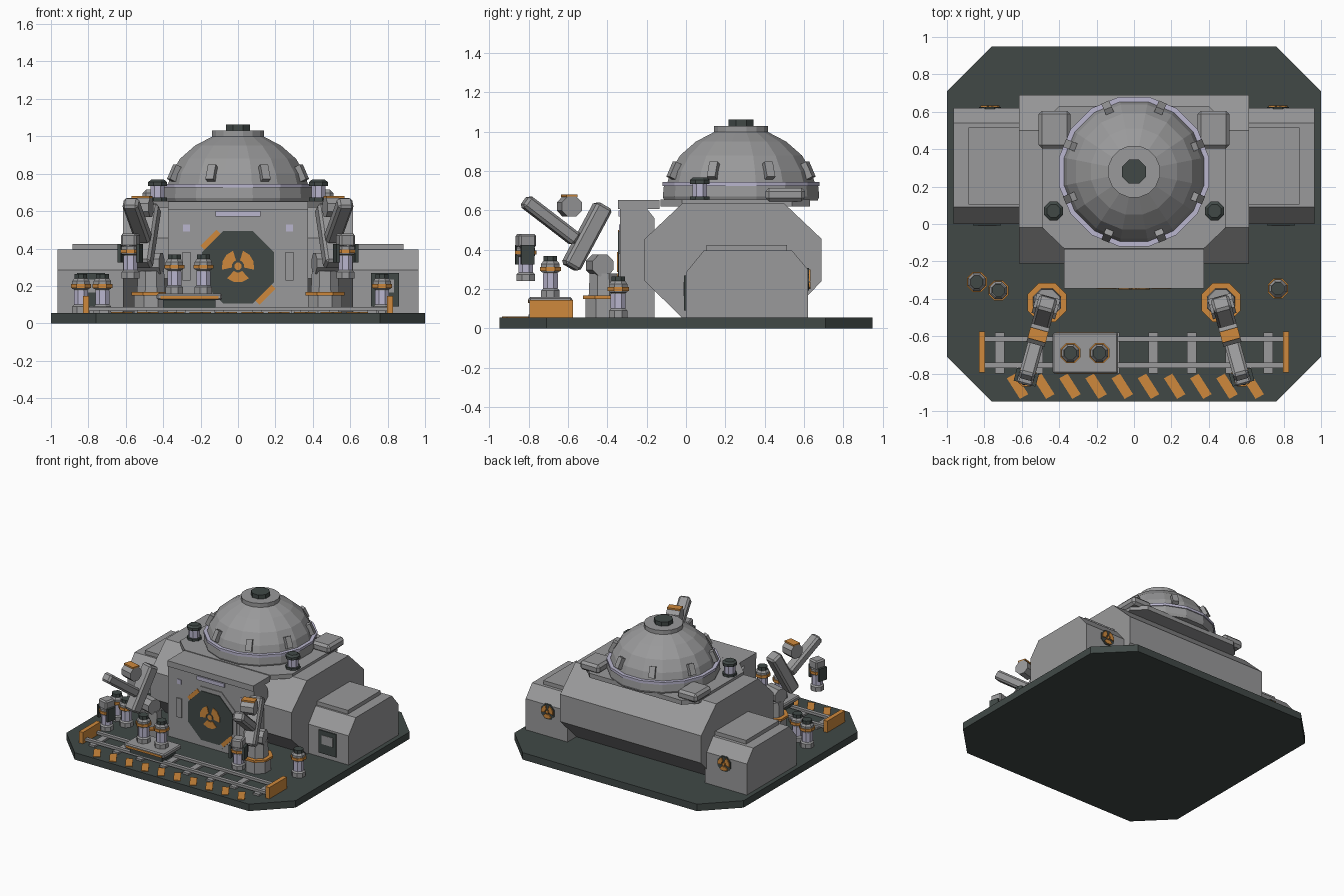
import bpy, bmesh, math
from mathutils import Matrix, Vector

if "Cube" in bpy.data.objects:
    bpy.data.objects.remove(bpy.data.objects["Cube"])


def material(name, rgb):
    m = bpy.data.materials.new(name)
    m.diffuse_color = (*rgb, 1)
    m.use_nodes = True
    m.node_tree.nodes["Principled BSDF"].inputs["Base Color"].default_value = m.diffuse_color
    return m


GRAY = material("hull_gray", (0.32, 0.32, 0.325))
DARK = material("dark_green_gray", (0.052, 0.066, 0.062))
ORANGE = material("safety_orange", (0.62, 0.25, 0.045))
LAV = material("lavender_light", (0.49, 0.47, 0.62))


def finish(name, bm, mat, matrix=None):
    bmesh.ops.recalc_face_normals(bm, faces=bm.faces)
    me = bpy.data.meshes.new(name)
    if matrix:
        bm.transform(matrix)
    bm.to_mesh(me)
    bm.free()
    me.materials.append(mat)
    ob = bpy.data.objects.new(name, me)
    bpy.context.collection.objects.link(ob)
    return ob


def box(name, c, size, mat, rot=None, bevel=0):
    bm = bmesh.new()
    bmesh.ops.create_cube(bm, size=1)
    bm.transform(Matrix.Diagonal((*size, 1)))
    if bevel:
        bmesh.ops.bevel(bm, geom=bm.edges[:], offset=bevel, segments=1, affect='EDGES')
    m = Matrix.Translation(c) @ (rot if rot else Matrix())
    return finish(name, bm, mat, m)


def prism(name, pts, axis, a, b, mat, matrix=None):
    """Extrude a 2D outline along an axis from a to b."""
    put = {'x': lambda u, v, w: (w, u, v), 'y': lambda u, v, w: (u, w, v),
           'z': lambda u, v, w: (u, v, w)}[axis]
    bm = bmesh.new()
    lo = [bm.verts.new(put(u, v, a)) for u, v in pts]
    hi = [bm.verts.new(put(u, v, b)) for u, v in pts]
    bm.faces.new(lo)
    bm.faces.new(hi)
    for i in range(len(pts)):
        j = (i + 1) % len(pts)
        bm.faces.new((lo[i], lo[j], hi[j], hi[i]))
    return finish(name, bm, mat, matrix)


def ngon(n, apothem, cx=0, cy=0):
    r = apothem / math.cos(math.pi / n)
    return [(cx + r * math.cos(math.tau * (i + .5) / n),
             cy + r * math.sin(math.tau * (i + .5) / n)) for i in range(n)]


def lathe(name, profile, n, x, y, mat):
    """Closed stack of n-sided rings from (radius, z) pairs."""
    bm = bmesh.new()
    rings = [[bm.verts.new((u, v, z)) for u, v in ngon(n, r, x, y)] for r, z in profile]
    bm.faces.new(rings[0])
    bm.faces.new(rings[-1])
    for lo, hi in zip(rings, rings[1:]):
        for i in range(n):
            j = (i + 1) % n
            bm.faces.new((lo[i], lo[j], hi[j], hi[i]))
    return finish(name, bm, mat)


def fan_emblem(name, x, z, r, y0, y1):
    """Three orange blades and a hub."""
    for k in range(3):
        mid = math.radians(30 + 120 * k)
        arc = [mid + math.radians(d) for d in (-42, -14, 14, 42)]
        pts = [(x + r * math.cos(t), z + r * math.sin(t)) for t in arc]
        pts += [(x + .38 * r * math.cos(t), z + .38 * r * math.sin(t)) for t in reversed(arc)]
        prism(name + "_blade", pts, 'y', y0, y1, ORANGE)
    prism(name + "_hub", ngon(8, r * .22, x, z), 'y', y0, y1, ORANGE)


def canister(name, x, y, z):
    lathe(name + "_body", [(.047, z), (.047, z + .035), (.036, z + .045), (.036, z + .125),
                           (.047, z + .13), (.047, z + .17), (.036, z + .185)], 8, x, y, GRAY)
    lathe(name + "_window", [(.038, z + .045), (.038, z + .12)], 8, x, y, LAV)
    lathe(name + "_band", [(.054, z + .135), (.054, z + .155)], 8, x, y, ORANGE)
    lathe(name + "_cap", [(.034, z + .185), (.034, z + .21)], 8, x, y, DARK)


# ground slab
prism("base_slab", [(-1, -.71), (-.76, -.95), (.76, -.95), (1, -.71),
                    (1, .71), (.76, .95), (-.76, .95), (-1, .71)], 'z', 0, .055, DARK)

# main hull, roof plate and front bay
prism("main_hull", [(-.02, .055), (-.21, .24), (-.21, .455), (-.02, .635),
                    (.5, .635), (.69, .455), (.69, .24), (.51, .055)], 'x', -.615, .615, GRAY)
prism("roof_plate", [(-.375, -.13), (.375, -.13), (.49, -.02), (.49, .54),
                     (.4, .63), (-.4, .63), (-.49, .54), (-.49, -.02)], 'z', .62, .655, GRAY)
prism("front_bay", [(-.335, .055), (-.335, .61), (-.2, .61), (-.16, .56), (-.16, .055)],
      'x', -.375, .375, GRAY)
box("bay_roof", (0, -.24, .63), (.75, .21, .045), GRAY)

# round door with emblem and bay details
prism("door_frame", ngon(8, .225, 0, .3), 'y', -.341, -.33, GRAY)
prism("door_panel", ngon(8, .193, 0, .3), 'y', -.346, -.33, DARK)
fan_emblem("door_emblem", 0, .305, .087, -.351, -.34)
for s in (1, -1):
    box("door_marker", (-.147 * s, -.34, .3 + .147 * s), (.12, .014, .03), ORANGE,
        Matrix.Rotation(math.radians(-45), 4, 'Y'))
    box("bay_lamp", (.275 * s, -.337, .51), (.036, .01, .036), LAV)
    box("bay_panel", (.275 * s, -.338, .305), (.042, .012, .15), GRAY)
box("bay_light_strip", (0, -.338, .585), (.24, .012, .03), LAV)

# dome
DY = .28
lathe("dome_ring", [(.39, .65), (.398, .67), (.392, .73)], 16, 0, DY, GRAY)
lathe("dome_light_ring", [(.4, .725), (.4, .745)], 16, 0, DY, LAV)
lathe("dome_shell", [(.375, .74), (.358, .8), (.31, .88), (.23, .95), (.135, 1.0)], 16, 0, DY, GRAY)
lathe("dome_cap", [(.138, .99), (.138, 1.03)], 16, 0, DY, GRAY)
lathe("dome_vent", [(.064, 1.03), (.064, 1.062)], 8, 0, DY, DARK)
for k in range(8):
    t = math.radians(22.5 + 45 * k)
    box("dome_lug", (.366 * math.cos(t), DY + .366 * math.sin(t), .802), (.04, .045, .085), GRAY,
        Matrix.Rotation(t, 4, 'Z') @ Matrix.Rotation(math.radians(-25), 4, 'Y'))

# mirrored parts
for s in (1, -1):
    # roof boxes and roof lamps
    box("roof_box", (.425 * s, .505, .68), (.17, .2, .07), GRAY, bevel=.018)
    lathe("roof_lamp_foot", [(.05, .65), (.05, .672)], 8, .43 * s, .07, DARK)
    lathe("roof_lamp", [(.038, .67), (.038, .74)], 8, .43 * s, .07, LAV)
    lathe("roof_lamp_cap", [(.05, .735), (.05, .755), (.035, .768)], 8, .43 * s, .07, DARK)
    # side module
    prism("side_module", [(0, .055), (0, .285), (.09, .395), (.54, .395), (.62, .3), (.62, .055)],
          'x', .6 * s, .965 * s, GRAY)
    box("side_module_lid", (.675 * s, .31, .405), (.42, .41, .04), GRAY)
    box("side_screen_frame", (.785 * s, -.003, .18), (.15, .012, .18), DARK)
    box("side_screen", (.785 * s, -.007, .2), (.1, .01, .07), GRAY)
    prism("rear_vent", ngon(8, .058, .77 * s, .25), 'y', .615, .626, DARK)
    fan_emblem("rear_emblem", .77 * s, .25, .052, .622, .634)
    # rails and buffers
    box("rail", (0, -.685 + .07 * s, .077), (1.6, .028, .02), GRAY)
    box("rail_buffer", (.813 * s, -.685, .1), (.034, .22, .09), ORANGE)

# sleepers
for k in range(8):
    box("sleeper", (-.717 + .205 * k, -.69, .062), (.05, .22, .016), GRAY)

# cart and canisters
box("cart_deck", (-.26, -.69, .142), (.35, .22, .035), GRAY, bevel=.008)
box("cart_stripe", (-.26, -.69, .138), (.31, .226, .016), ORANGE)
box("cart_chassis", (-.26, -.69, .105), (.28, .17, .045), DARK)
for i, (x, y, z) in enumerate([(-.34, -.69, .158), (-.185, -.69, .158), (-.84, -.31, .055),
                               (-.725, -.355, .055), (.77, -.345, .055)]):
    canister("canister_%d" % i, x, y, z)

# hazard stripes on the floor
for k in range(10):
    x = -.625 + .14 * k
    prism("hazard_stripe", [(x - .055, -.825), (x - .01, -.8), (x + .06, -.91), (x + .015, -.935)],
          'z', .053, .06, ORANGE)

# robot arms
for s in (1, -1):
    bx, by = .465 * s, -.42
    rz = Matrix.Rotation(math.radians(15.5) * s, 4, 'Z')

    def at(d, z, side=0):
        return Vector((bx, by, 0)) + rz @ Vector((side, -d, z))

    def beam(name, d1, z1, d2, z2, w, t):
        tilt = Matrix.Rotation(math.atan2(z2 - z1, d1 - d2), 4, 'X')
        box(name, at((d1 + d2) / 2, (z1 + z2) / 2), (w, math.hypot(d2 - d1, z2 - z1), t), GRAY,
            rz @ tilt, .014)

    lathe("arm_base", [(.092, .055), (.092, .15)], 8, bx, by, GRAY)
    lathe("arm_base_ring", [(.105, .15), (.105, .167)], 8, bx, by, ORANGE)
    lathe("arm_column", [(.075, .165), (.07, .28)], 8, bx, by, GRAY)
    prism("arm_shoulder", ngon(8, .055), 'x', -.065, .065, GRAY, Matrix.Translation(at(.02, .32)) @ rz)
    beam("arm_lower", .175, .31, 0, .625, .1, .09)
    prism("arm_elbow", ngon(8, .052), 'x', -.05, .05, GRAY, Matrix.Translation(at(.18, .62)) @ rz)
    box("arm_elbow_plate", at(.18, .675), (.1, .06, .012), ORANGE, rz)
    beam("arm_fore", .145, .45, .415, .65, .085, .07)
    # wrist, jaws and held canister
    box("arm_wrist", at(.41, .445), (.085, .09, .07), GRAY, rz, .01)
    for j in (1, -1):
        box("arm_jaw", at(.415, .375, .052 * j), (.018, .07, .1), DARK, rz)
    p = at(.41, .24)
    canister("held_canister", p.x, p.y, .24)
